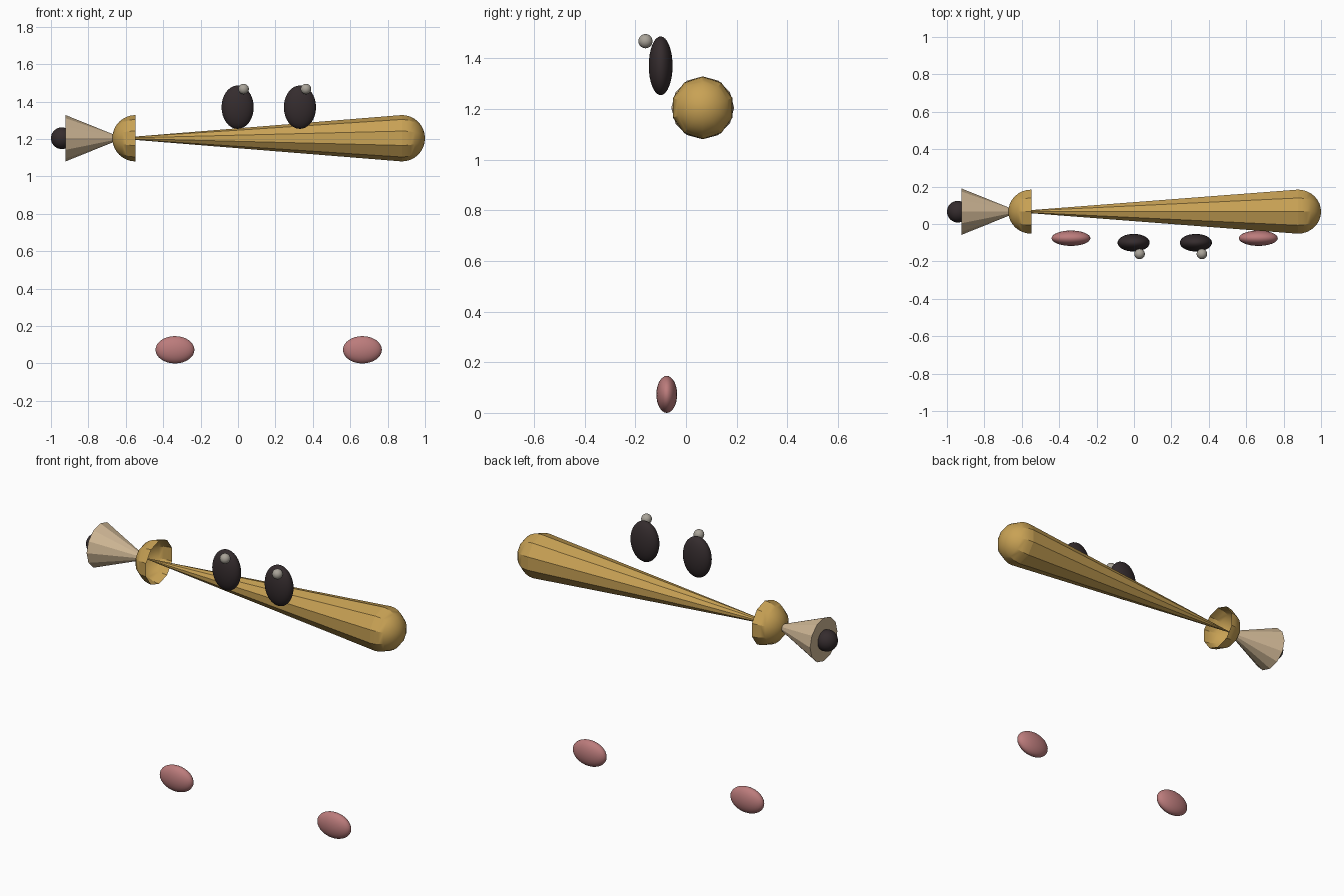
import bpy, bmesh, math

if "Cube" in bpy.data.objects:
    bpy.data.objects.remove(bpy.data.objects["Cube"])

AY, AZ, R = 0.066, 1.204, 0.124   # axis of the long body and its radius


def material(name, rgb):
    m = bpy.data.materials.new(name)
    m.diffuse_color = (*rgb, 1)
    m.use_nodes = True
    m.node_tree.nodes["Principled BSDF"].inputs["Base Color"].default_value = m.diffuse_color
    return m


gold = material("gold", (0.58, 0.36, 0.09))
tan = material("tan", (0.62, 0.47, 0.30))
dark = material("dark", (0.035, 0.025, 0.027))
pink = material("pink", (0.50, 0.20, 0.20))
grey = material("warm_grey", (0.40, 0.37, 0.32))


def smooth(ob, angle):
    bpy.ops.object.select_all(action='DESELECT')
    ob.select_set(True)
    bpy.context.view_layer.objects.active = ob
    bpy.ops.object.shade_smooth_by_angle(angle=math.radians(angle))


def lathe(name, profile, sides, mat, cap=False, angle=30):
    """Turn (x, radius) points around the body axis; radius 0 makes a tip."""
    bm = bmesh.new()
    rings = []
    for x, r in profile:
        n = 1 if r < 1e-6 else sides
        rings.append([bm.verts.new((x, AY + r * math.sin(2 * math.pi * i / sides),
                                    AZ + r * math.cos(2 * math.pi * i / sides)))
                      for i in range(n)])
    for a, b in zip(rings, rings[1:]):
        for i in range(sides):
            j = (i + 1) % sides
            quad = [a[i % len(a)], a[j % len(a)], b[j % len(b)], b[i % len(b)]]
            bm.faces.new(list(dict.fromkeys(quad)))
    if cap:
        bm.faces.new(rings[0])
    bmesh.ops.recalc_face_normals(bm, faces=bm.faces[:])
    me = bpy.data.meshes.new(name)
    bm.to_mesh(me)
    bm.free()
    me.materials.append(mat)
    ob = bpy.data.objects.new(name, me)
    bpy.context.collection.objects.link(ob)
    smooth(ob, angle)
    return ob


def dome(x, direction):
    steps = 8
    return [(x + direction * R * math.sin(math.pi / 2 * i / steps),
             R * math.cos(math.pi / 2 * i / steps)) for i in range(steps + 1)]


def ball(name, loc, scale, mat):
    bpy.ops.mesh.primitive_uv_sphere_add(segments=32, ring_count=16, radius=1, location=loc)
    ob = bpy.context.object
    ob.name = name
    ob.scale = scale
    bpy.ops.object.transform_apply(location=False, rotation=False, scale=True)
    ob.data.materials.append(mat)
    smooth(ob, 30)


# Long tapered body with its rounded end and the open cup at the thin end
lathe("body_cone", [(0.876, R), (-0.66, 0)], 10, gold, cap=True)
lathe("body_end_dome", dome(0.876, 1), 10, gold)
lathe("open_cup", dome(-0.548, -1), 10, gold)

# Flared tip and dark point
lathe("tip_cone", [(-0.922, R), (-0.615, 0)], 12, tan, cap=True, angle=10)
ball("tip_point", (-0.942, AY, AZ), (0.058,) * 3, dark)

# Eyes with highlights
for side, x in (("left", -0.002), ("right", 0.331)):
    ball(side + "_eye", (x, -0.1, 1.37), (0.086, 0.047, 0.116), dark)
    ball(side + "_eye_highlight", (x + 0.032, -0.16, 1.467), (0.028,) * 3, grey)

# Feet
for side, x in (("left", -0.337), ("right", 0.665)):
    ball(side + "_foot", (x, -0.076, 0.073), (0.104, 0.041, 0.073), pink)
